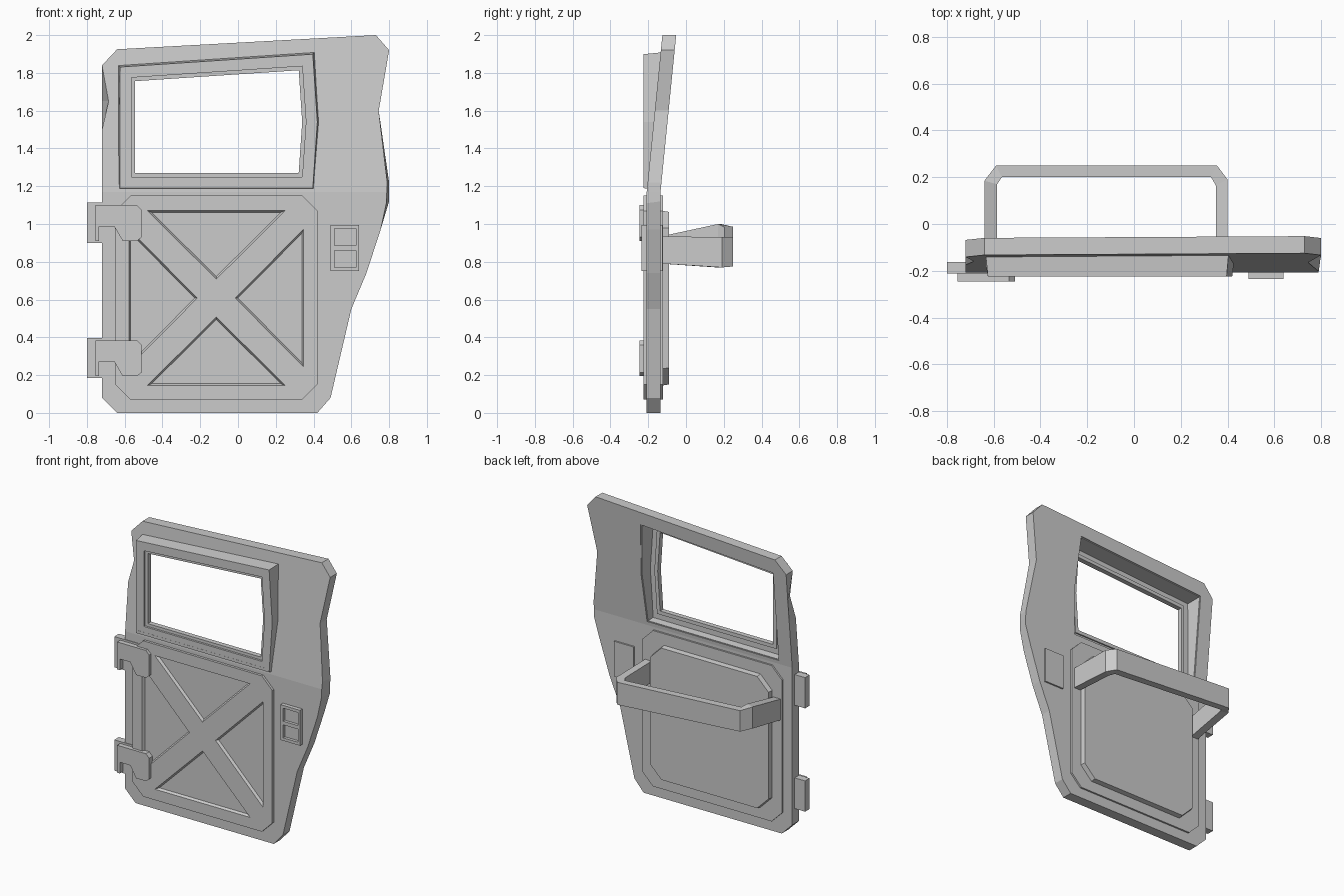
import bpy, bmesh
from mathutils import Vector

if "Cube" in bpy.data.objects:
    bpy.data.objects.remove(bpy.data.objects["Cube"])

BEND, SLOPE = 1.17, 0.1


def inset(pts, d):
    """Mitred inward offset of a counter-clockwise outline."""
    out, n = [], len(pts)
    for i in range(n):
        a, b, c = (Vector(pts[(i + k) % n]) for k in (-1, 0, 1))
        e, f = (b - a).normalized(), (c - b).normalized()
        n1, n2 = Vector((-e.y, e.x)), Vector((-f.y, f.x))
        out.append(tuple(b + (n1 + n2) * d / (1 + n1.dot(n2))))
    return out


def octagon(x0, x1, z0, z1, c):
    return [(x0 + c, z0), (x1 - c, z0), (x1, z0 + c), (x1, z1 - c),
            (x1 - c, z1), (x0 + c, z1), (x0, z1 - c), (x0, z0 + c)]


def rect(x0, x1, z0, z1):
    return [(x0, z0), (x1, z0), (x1, z1), (x0, z1)]


def finish(name, bm):
    bmesh.ops.recalc_face_normals(bm, faces=bm.faces[:])
    me = bpy.data.meshes.new(name)
    bm.to_mesh(me)
    bm.free()
    ob = bpy.data.objects.new(name, me)
    bpy.context.collection.objects.link(ob)
    return ob


def prism(name, loops, y0, y1, back=None, lean=(0, 0)):
    """Outline with holes at y0 joined to matching loops at y1; lean tilts a cap above the bend."""
    bm = bmesh.new()
    caps = []
    for pair, y in ((loops, y0), (back or loops, y1)):
        rings = [[bm.verts.new((x, y, z)) for x, z in lp] for lp in pair]
        edges = [bm.edges.new((r[i - 1], r[i])) for r in rings for i in range(len(r))]
        bmesh.ops.triangle_fill(bm, edges=edges, use_beauty=True, normal=(0, -1, 0))
        caps.append(rings)
    for f, b in zip(*caps):
        for i in range(len(f)):
            bm.faces.new((f[i - 1], f[i], b[i], b[i - 1]))
    if all(lean):
        bmesh.ops.bisect_plane(bm, geom=bm.verts[:] + bm.edges[:] + bm.faces[:],
                               plane_co=(0, 0, BEND), plane_no=(0, 0, 1))
    mid = (y0 + y1) / 2
    for v in bm.verts:
        if lean[v.co.y > mid]:
            v.co.y += max(0, v.co.z - BEND) * SLOPE
    return finish(name, bm)


# Door slab, leaning back above the waist, with a window hole
window = [(-0.64, 1.175), (0.41, 1.175), (0.435, 1.54), (0.41, 1.915), (-0.64, 1.845)]
edge = [(-0.64, 0), (0.42, 0), (0.49, 0.08), (0.60, 0.55), (0.68, 0.74), (0.755, 0.97),
        (0.80, 1.12), (0.80, 1.22), (0.745, 1.6), (0.80, 1.92), (0.73, 2.0),
        (-0.64, 1.925), (-0.72, 1.84), (-0.72, 1.65), (-0.72, 1.5), (-0.72, 0.08)]
front_edge = list(edge)
front_edge[13] = (-0.685, 1.65)
front_edge[6:8] = [(0.785, 1.11), (0.79, 1.22)]
hole = inset(window, 0.02)
prism("door_slab", [front_edge, hole], -0.208, -0.135, [edge, hole], lean=(1, 1))

# Window surround: tapered shell plus two stepped lips
face = inset(window, 0.015)
prism("window_frame", [face, inset(window, 0.035)], -0.225, -0.14,
      [window, inset(window, 0.025)], lean=(0, 1))
prism("window_lip", [inset(window, 0.025), inset(window, 0.075)], -0.224, -0.185)
prism("window_inner_lip", [inset(window, 0.07), inset(window, 0.095)], -0.21, -0.175)

# Front panel with four triangular recesses around its centre
cx, cz = -0.115, 0.608
triangles = []
for ax, az in ((0, 1), (-1, 0), (0, -1), (1, 0)):
    tri = [(0.1, 0), (0.463, 0.365), (0.463, -0.365)]
    triangles.append([(cx + u * ax - v * az, cz + u * az + v * ax) for u, v in reversed(tri)])
panel = octagon(-0.65, 0.42, 0.07, 1.15, 0.08)
prism("front_panel", [panel] + triangles, -0.225, -0.2,
      [panel] + [inset(t, 0.014) for t in triangles])

# Stepped inner panels on the back
prism("back_panel", [panel], -0.14, -0.123)
raised = octagon(-0.575, 0.345, 0.145, 1.07, 0.09)
prism("back_raised_panel", [raised], -0.125, -0.09, [inset(raised, 0.006)])

# Latch plate with two square recesses
plate = rect(0.49, 0.64, 0.75, 0.995)
prism("latch_plate", [plate, rect(0.51, 0.625, 0.885, 0.975), rect(0.51, 0.625, 0.77, 0.86)],
      -0.235, -0.2)
prism("latch_base", [plate], -0.215, -0.124)

# Two hinges
for label, z in (("upper", 0.9), ("lower", 0.184)):
    hook = [(-0.755, 0.01), (-0.735, 0.01), (-0.735, 0.087), (-0.655, 0.087), (-0.61, 0.01),
            (-0.535, 0.01), (-0.51, 0.03), (-0.51, 0.175), (-0.535, 0.2), (-0.755, 0.2)]
    prism(label + "_hinge_hook", [[(x, z + h) for x, h in hook]], -0.245, -0.205)
    prism(label + "_hinge_block", [rect(-0.80, -0.60, z, z + 0.213)], -0.212, -0.162)

# Armrest bar sweeping out of the back, higher at the hinge side
outer = [(0.40, -0.13), (0.40, 0.19), (0.355, 0.25), (-0.59, 0.25), (-0.64, 0.185), (-0.64, -0.13)]
inner = [(0.35, -0.13), (0.35, 0.165), (0.33, 0.2), (-0.565, 0.2), (-0.585, 0.17), (-0.585, -0.13)]
low = [0.79, 0.77, 0.775, 0.84, 0.85, 0.79]
high = [0.935, 0.93, 0.93, 0.985, 1.0, 0.935]
bm = bmesh.new()
sections = []
for (ox, oy), (ix, iy), lo, hi in zip(outer, inner, low, high):
    corners = ((ox, oy, lo), (ox, oy, hi), (ix, iy, hi), (ix, iy, lo))
    sections.append([bm.verts.new(c) for c in corners])
for a, b in zip(sections, sections[1:]):
    for i in range(4):
        bm.faces.new((a[i - 1], a[i], b[i], b[i - 1]))
bm.faces.new(sections[0])
bm.faces.new(sections[-1])
finish("armrest_bar", bm)
